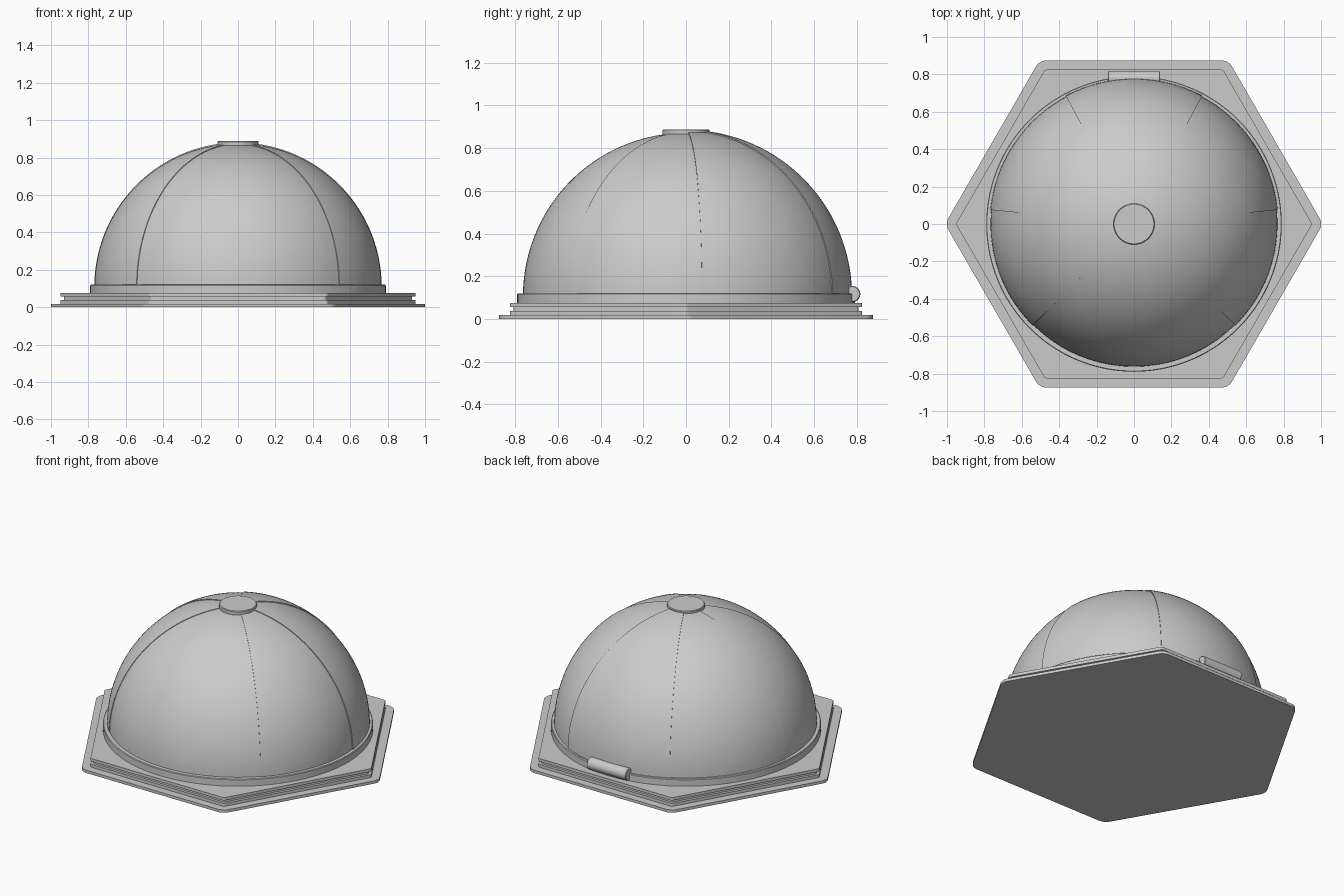
import bpy, bmesh, math
from mathutils import Vector

if "Cube" in bpy.data.objects:
    bpy.data.objects.remove(bpy.data.objects["Cube"])

grey = bpy.data.materials.new("light_grey")
grey.diffuse_color = (0.6, 0.6, 0.6, 1)
grey.use_nodes = True
grey.node_tree.nodes["Principled BSDF"].inputs["Base Color"].default_value = grey.diffuse_color


def finish(name, bm, angle=30):
    bmesh.ops.recalc_face_normals(bm, faces=bm.faces)
    mesh = bpy.data.meshes.new(name)
    bm.to_mesh(mesh)
    bm.free()
    mesh.materials.append(grey)
    ob = bpy.data.objects.new(name, mesh)
    bpy.context.collection.objects.link(ob)
    bpy.ops.object.select_all(action='DESELECT')
    ob.select_set(True)
    bpy.context.view_layer.objects.active = ob
    bpy.ops.object.shade_smooth_by_angle(angle=math.radians(angle))
    return ob


def hex_plate(name, apothem, fillet, z0, z1, steps=6):
    """Hexagonal plate with rounded corners."""
    bm = bmesh.new()
    centre_r = (apothem - fillet) / math.cos(math.pi / 6)
    verts = []
    for k in range(6):
        a = k * math.pi / 3
        for s in range(steps + 1):
            b = a + math.pi / 3 * (s / steps - 0.5)
            verts.append(bm.verts.new((centre_r * math.cos(a) + fillet * math.cos(b),
                                       centre_r * math.sin(a) + fillet * math.sin(b), z0)))
    face = bm.faces.new(verts)
    ext = bmesh.ops.extrude_face_region(bm, geom=[face], use_keep_orig=True)
    for v in ext['geom']:
        if isinstance(v, bmesh.types.BMVert):
            v.co.z = z1
    return finish(name, bm)


def lathe(name, profile, seg=128):
    """Revolve (radius, z) points around the z axis."""
    bm = bmesh.new()
    vs = [bm.verts.new((r, 0, z)) for r, z in profile]
    es = [bm.edges.new(p) for p in zip(vs, vs[1:])]
    bmesh.ops.spin(bm, geom=vs + es, cent=(0, 0, 0), axis=(0, 0, 1),
                   angle=2 * math.pi, steps=seg, use_merge=True)
    bmesh.ops.remove_doubles(bm, verts=bm.verts, dist=1e-5)
    return finish(name, bm)


def dome_panel(name, a0, a1, radius, cols=24, rows=32):
    """Spherical gore whose side edges turn inward to show the seam step."""
    bm = bmesh.new()
    columns = [(a0, 0.745)]
    columns += [(a0 + (a1 - a0) * i / cols, radius) for i in range(cols + 1)]
    columns += [(a1, 0.745)]
    grid = []
    for a, r in columns:
        a = math.radians(a)
        col = []
        for j in range(rows + 1):
            t = math.radians(88) * j / rows
            col.append(bm.verts.new((r * math.cos(t) * math.cos(a),
                                     r * math.cos(t) * math.sin(a),
                                     0.108 + r * math.sin(t))))
        grid.append(col)
    for c, d in zip(grid, grid[1:]):
        for j in range(rows):
            bm.faces.new((c[j], d[j], d[j + 1], c[j + 1]))
    return finish(name, bm)


# Stacked base plates
hex_plate("base_plate", 0.875, 0.067, 0.0, 0.018)
hex_plate("lower_plate", 0.825, 0.02, 0.018, 0.037)
hex_plate("spacer_plate", 0.808, 0.02, 0.037, 0.056)
hex_plate("upper_plate", 0.825, 0.02, 0.056, 0.075)

# Ring that carries the dome
lathe("dome_ring", [(0.74, 0.075), (0.79, 0.075), (0.79, 0.116),
                    (0.786, 0.12), (0.74, 0.12)])

# Overlapping dome panels, stepping out toward the back
for name, a0, a1, r in (("front_panel", 225, 315, 0.763),
                        ("front_right_panel", -45, 5.6, 0.767),
                        ("front_left_panel", 174.4, 225, 0.767),
                        ("back_right_panel", 5.6, 62, 0.772),
                        ("back_left_panel", 118, 174.4, 0.772),
                        ("back_panel", 62, 118, 0.777)):
    dome_panel(name, a0, a1, r)

# Top cap
lathe("top_cap", [(0, 0.85), (0.108, 0.85), (0.11, 0.866), (0.11, 0.884),
                  (0.106, 0.888), (0, 0.888)], 64)

# Rear hinge barrel lying along x
hinge = lathe("hinge_barrel", [(0, -0.14), (0.034, -0.14), (0.038, -0.136),
                               (0.038, 0.136), (0.034, 0.14), (0, 0.14)], 40)
hinge.rotation_euler = (0, math.pi / 2, 0)
hinge.location = Vector((0, 0.778, 0.117))
